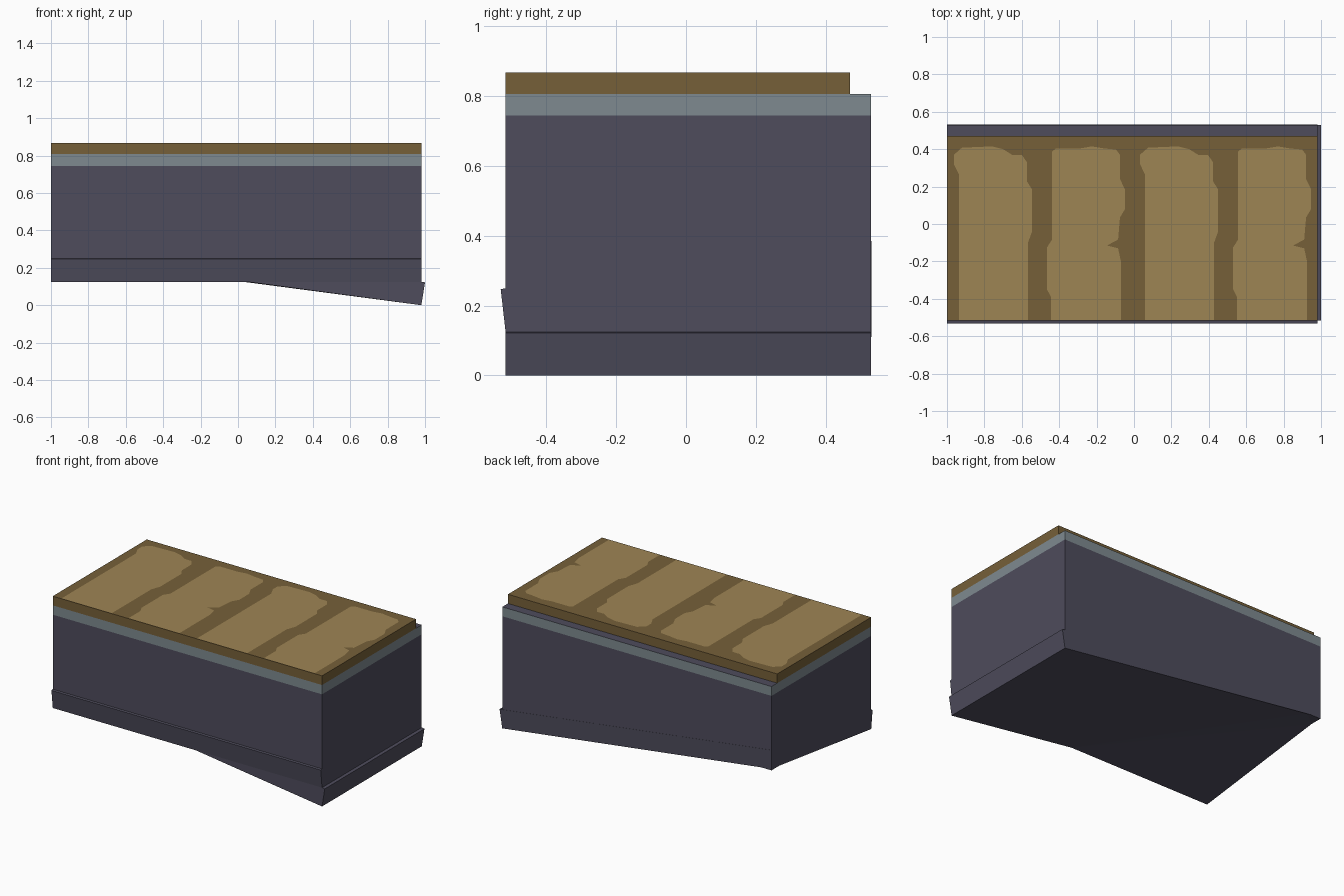
import bpy, bmesh

if "Cube" in bpy.data.objects:
    bpy.data.objects.remove(bpy.data.objects["Cube"])

def srgb(r, g, b):
    f = lambda c: (c / 255 / 12.92) if c < 10 else ((c / 255 + 0.055) / 1.055) ** 2.4
    return (f(r), f(g), f(b), 1)

def material(name, rgb):
    m = bpy.data.materials.new(name)
    m.diffuse_color = srgb(*rgb)
    m.use_nodes = True
    m.node_tree.nodes["Principled BSDF"].inputs["Base Color"].default_value = m.diffuse_color
    return m

WALL = material("dark slate", (78, 76, 92))
BAND = material("grey blue", (126, 138, 144))
BROWN = material("brown", (118, 96, 57))
TAN = material("tan", (158, 133, 84))

def finish(name, bm, *mats):
    bmesh.ops.recalc_face_normals(bm, faces=bm.faces)
    me = bpy.data.meshes.new(name)
    bm.to_mesh(me)
    bm.free()
    for m in mats:
        me.materials.append(m)
    ob = bpy.data.objects.new(name, me)
    bpy.context.collection.objects.link(ob)
    return ob

L, R, F, B = -1.0, 0.98, -0.517, 0.53      # wall planes
BAND_Z, TOP_Z = 0.745, 0.807

# Body: vertical walls over a sloping underside, with a pale band at the top
base = [(R, F, 0), (R, B, 0), (-0.9, B, 0.25), (L, B, 0.25),
        (L, 0.445, 0.25), (L, F, 0.125), (0.05, F, 0.125)]
bm = bmesh.new()
rings = [[bm.verts.new(p) for p in base]]
for z in (BAND_Z, TOP_Z):
    rings.append([bm.verts.new((x, y, z)) for x, y, _ in base])
n = len(base)
for k in range(2):
    lo, hi = rings[k], rings[k + 1]
    for i in range(n):
        j = (i + 1) % n
        bm.faces.new((lo[i], lo[j], hi[j], hi[i])).material_index = k
bm.faces.new(rings[2])
for idx in ((0, 1, 2, 6), (6, 2, 4), (6, 4, 5), (2, 3, 4)):
    bm.faces.new([rings[0][i] for i in idx])
finish("body", bm, WALL, BAND)

# Skirts: wedges hinged at their lower edge and leaning outwards
def skirt(name, a, b, out, h=0.125, drop=0.003):
    bm = bmesh.new()
    ends = []
    for x, y, z in (a, b):
        ends.append([bm.verts.new(p) for p in (
            (x, y, z), (x + out[0], y + out[1], z + h - drop), (x, y, z + h))])
    for i in range(3):
        j = (i + 1) % 3
        bm.faces.new((ends[0][i], ends[0][j], ends[1][j], ends[1][i]))
    bm.faces.new(ends[0])
    bm.faces.new(ends[1])
    finish(name, bm, WALL)

skirt("front_skirt", (L, F, 0.125), (R, F, 0.125), (0, -0.014))
skirt("right_skirt", (R, F, 0), (R, B, 0), (0.02, 0))
skirt("back_skirt", (L, B, 0.26), (R, B, 0), (0, 0.001), drop=0)

# Top slab, set back from the rear edge
bm = bmesh.new()
bmesh.ops.create_cube(bm, size=1)
y1, z1 = 0.47, 0.868
for v in bm.verts:
    v.co = (R if v.co.x > 0 else L, y1 if v.co.y > 0 else F,
            z1 if v.co.z > 0 else TOP_Z)
finish("top_slab", bm, BROWN)

# Painted pale patches: two outlines, each repeated once along x
patch_a = [(-.936, -.514), (-.936, .265), (-.963, .32), (-.963, .37), (-.92, .408),
           (-.76, .415), (-.70, .40), (-.652, .37), (-.60, .37), (-.572, .33),
           (-.572, .227), (-.545, .185), (-.545, -.04), (-.567, -.10), (-.567, -.514)]
patch_b = [(-.444, -.514), (-.444, -.39), (-.465, -.35), (-.465, -.125), (-.438, -.083),
           (-.438, .388), (-.417, .404), (-.29, .404), (-.225, .415), (-.16, .404),
           (-.096, .398), (-.075, .37), (-.075, .24), (-.048, .185), (-.048, .08),
           (-.075, .035), (-.085, -.083), (-.144, -.115), (-.085, -.13),
           (-.07, -.2), (-.07, -.514)]
for label, outline in (("a", patch_a), ("b", patch_b)):
    for k in range(2):
        bm = bmesh.new()
        face = bm.faces.new([bm.verts.new((x + 0.995 * k, y, 0.87))
                             for x, y in outline])
        face.normal_update()
        if face.normal.z < 0:
            face.normal_flip()
        me = bpy.data.meshes.new("patch")
        bm.to_mesh(me)
        bm.free()
        me.materials.append(TAN)
        ob = bpy.data.objects.new(f"top_patch_{label}{k + 1}", me)
        bpy.context.collection.objects.link(ob)
